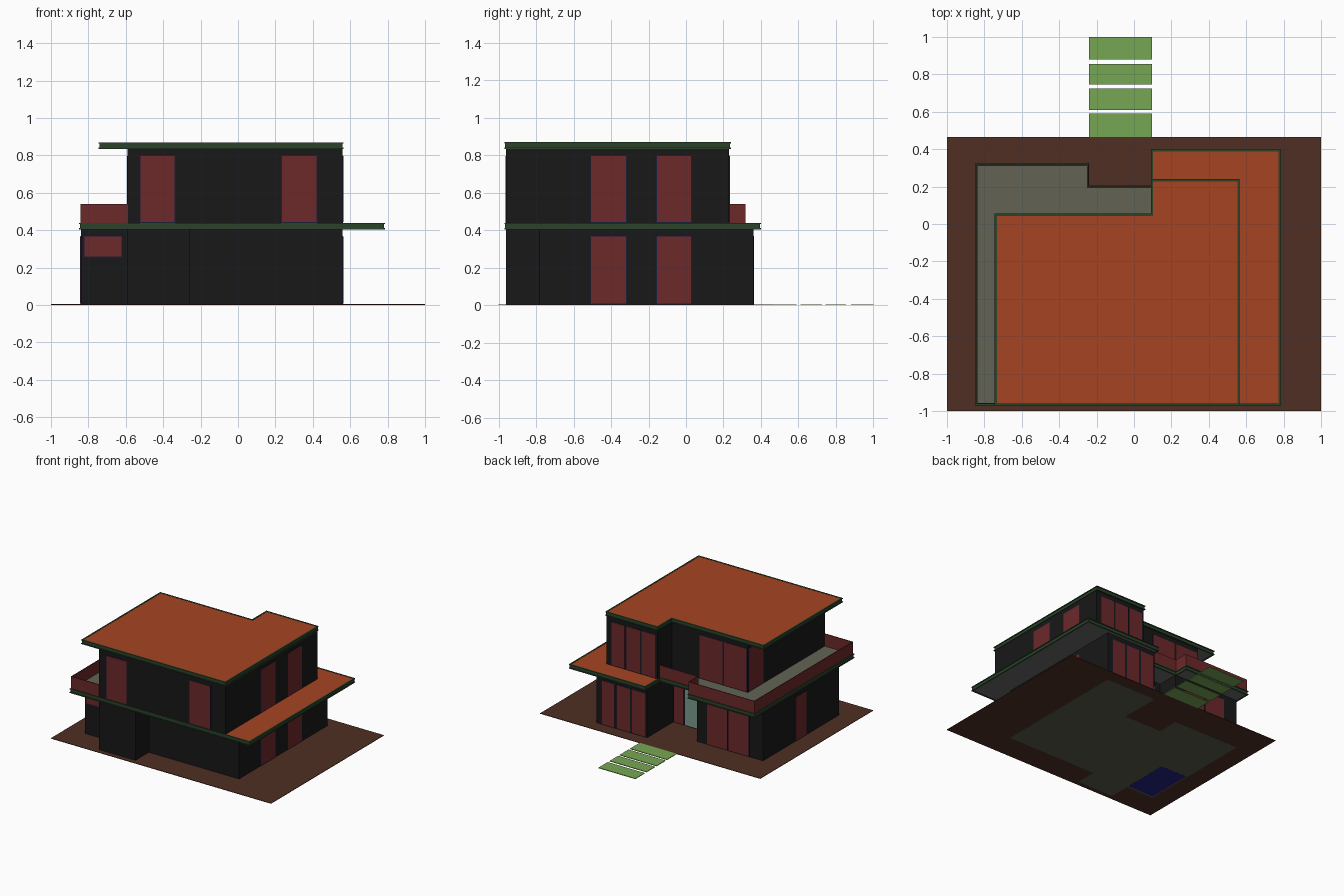
import bpy, bmesh

if "Cube" in bpy.data.objects:
    bpy.data.objects.remove(bpy.data.objects["Cube"])


def material(name, r, g, b):
    m = bpy.data.materials.new(name)
    lin = [((c / 255 + 0.055) / 1.055) ** 2.4 for c in (r, g, b)]
    m.diffuse_color = (*lin, 1)
    m.use_nodes = True
    m.node_tree.nodes["Principled BSDF"].inputs["Base Color"].default_value = m.diffuse_color
    return m


WALL = material("wall_black", 24, 24, 24)
GLASS = material("glass_red", 108, 40, 42)
FRAME = material("frame_blue", 26, 30, 58)
GREEN = material("fascia_green", 42, 66, 42)
TILE = material("roof_orange", 166, 68, 34)
TERRACE = material("terrace_grey", 98, 100, 84)
SOFFIT = material("soffit_grey", 105, 105, 105)
SOIL = material("ground_brown", 80, 47, 36)
GRASS = material("path_green", 118, 166, 82)
DOOR = material("door_pale", 125, 155, 140)
FLOOR = material("floor_grey", 90, 90, 78)
BLUE = material("floor_blue", 35, 35, 130)


def finish(name, bm, *mats):
    bmesh.ops.recalc_face_normals(bm, faces=bm.faces)
    mesh = bpy.data.meshes.new(name)
    bm.to_mesh(mesh)
    bm.free()
    for m in mats:
        mesh.materials.append(m)
    ob = bpy.data.objects.new(name, mesh)
    bpy.context.collection.objects.link(ob)
    return ob


def prism(name, pts, z0, z1, mat, under=None):
    """Extrude a plan outline; optional second material underneath."""
    bm = bmesh.new()
    base = bm.faces.new([bm.verts.new((x, y, z0)) for x, y in pts])
    ext = bmesh.ops.extrude_face_region(bm, geom=[base], use_keep_orig=True)["geom"]
    bmesh.ops.translate(bm, vec=(0, 0, z1 - z0),
                        verts=[v for v in ext if isinstance(v, bmesh.types.BMVert)])
    if under:
        base.material_index = 1
    return finish(name, bm, mat, *([under] if under else []))


def rect(x0, x1, y0, y1):
    return [(x0, y0), (x1, y0), (x1, y1), (x0, y1)]


def box(name, x0, x1, y0, y1, z0, z1, mat):
    return prism(name, rect(x0, x1, y0, y1), z0, z1, mat)


def offset(pts, d):
    """Grow an anticlockwise right-angled outline by d."""
    def normal(a, b):
        dx, dy = b[0] - a[0], b[1] - a[1]
        l = abs(dx) + abs(dy)
        return dy / l, -dx / l
    out = []
    for i, p in enumerate(pts):
        n, m = normal(pts[i - 1], p), normal(p, pts[(i + 1) % len(pts)])
        out.append((p[0] + d * (n[0] + m[0]), p[1] + d * (n[1] + m[1])))
    return out


def sweep(name, pts, profile, mat):
    """Run a closed (offset, z) profile round an outline."""
    bm = bmesh.new()
    rings = [[bm.verts.new((x, y, z)) for x, y in offset(pts, d)] for d, z in profile]
    n = len(pts)
    for k, a in enumerate(rings):
        b = rings[(k + 1) % len(rings)]
        for i in range(n):
            j = (i + 1) % n
            bm.faces.new((a[i], a[j], b[j], b[i]))
    return finish(name, bm, mat)


def fascia(name, pts, z0, z1):
    t, w, s = 0.007, -0.012, -0.005
    sweep(name, pts, [(w, z0), (0, z0), (0, z0 + t), (s, z0 + t),
                      (s, z1 - t), (0, z1 - t), (0, z1), (w, z1)], GREEN)


def pane(name, side, wall, a, b, z0, z1, mat=GLASS):
    """Framed pane on a wall facing front, back, left or right."""
    sign = 1 if side in ("back", "right") else -1
    for part, out, inset, m in (("frame", 0.002, 0, FRAME), ("pane", 0.004, 0.004, mat)):
        lo, hi = sorted((wall - sign * 0.004, wall + sign * out))
        c, d = a + inset, b - inset
        r = (c, d, lo, hi) if side in ("front", "back") else (lo, hi, c, d)
        box(f"{name}_{part}", *r, z0 + inset, z1 - inset, m)


# Ground, floors and stepping path
lower = [(-0.84, -0.786), (-0.59, -0.786), (-0.59, -0.96), (-0.26, -0.96),
         (-0.26, -0.786), (0.56, -0.786), (0.56, 0.36), (0.10, 0.36),
         (0.10, 0.02), (-0.24, 0.02), (-0.24, 0.20), (-0.84, 0.20)]
box("ground", -1, 1, -1, 0.465, 0.001, 0.005, SOIL)
prism("floor", lower, 0.0005, 0.004, FLOOR)
box("bathroom_floor", -0.83, -0.59, -0.77, -0.38, 0, 0.004, BLUE)
for i, (y0, y1) in enumerate([(0.465, 0.59), (0.61, 0.725), (0.745, 0.855), (0.88, 1.0)]):
    box(f"path_slab_{i}", -0.24, 0.095, y0, y1, 0, 0.005, GRASS)

# Walls of the two storeys
upper = [(-0.59, -0.96), (0.56, -0.96), (0.56, 0.23), (0.10, 0.23),
         (0.10, 0.04), (-0.59, 0.04)]
prism("lower_walls", lower, 0.003, 0.415, WALL)
prism("upper_walls", upper, 0.43, 0.845, WALL)

# Middle slab: orange lower roof, grey terrace, green edge
slab = [(-0.85, -0.97), (0.785, -0.97), (0.785, 0.40), (0.09, 0.40),
        (0.09, 0.205), (-0.24, 0.205), (-0.24, 0.325), (-0.85, 0.325)]
fascia("slab_fascia", slab, 0.405, 0.44)
prism("lower_roof", rect(0.10, 0.775, -0.96, 0.39), 0.408, 0.438, TILE, SOFFIT)
prism("terrace", [(-0.84, -0.96), (0.10, -0.96), (0.10, 0.195), (-0.25, 0.195),
                  (-0.25, 0.315), (-0.84, 0.315)], 0.408, 0.438, TERRACE, SOFFIT)

# Upper roof
roof = [(-0.745, -0.97), (0.565, -0.97), (0.565, 0.24), (0.09, 0.24),
        (0.09, 0.055), (-0.745, 0.055)]
fascia("roof_fascia", roof, 0.835, 0.87)
prism("upper_roof", offset(roof, -0.01), 0.838, 0.868, TILE, SOFFIT)

# Balcony parapet: thin strip following the terrace edge
path = [(-0.59, -0.96), (-0.84, -0.96), (-0.84, 0.314), (-0.247, 0.314),
        (-0.247, 0.197), (0.10, 0.197)]
for i, ((xa, ya), (xb, yb)) in enumerate(zip(path, path[1:])):
    h = 0.003
    box(f"parapet_{i}", min(xa, xb) - h, max(xa, xb) + h,
        min(ya, yb) - h, max(ya, yb) + h, 0.435, 0.54, GLASS)

# Windows on both storeys
LOW, UP = (0.005, 0.37), (0.44, 0.80)
for i, (a, b) in enumerate([(-0.51, -0.315), (-0.16, 0.03)]):
    pane(f"right_lower_window_{i}", "right", 0.56, a, b, *LOW)
    pane(f"right_upper_window_{i}", "right", 0.56, a, b, *UP)
for i, (a, b) in enumerate([(-0.525, -0.335), (0.23, 0.425)]):
    pane(f"front_upper_window_{i}", "front", -0.96, a, b, *UP)
pane("front_small_window", "front", -0.786, -0.825, -0.62, 0.255, 0.37)
for i in range(3):
    a = 0.115 + i * 0.137
    pane(f"back_lower_window_{i}", "back", 0.36, a, a + 0.125, *LOW)
    pane(f"back_upper_window_{i}", "back", 0.23, a, a + 0.13, *UP)
for i in range(2):
    pane(f"terrace_window_{i}", "back", 0.04, -0.585 + i * 0.22, -0.37 + i * 0.22, *UP)
    pane(f"back_left_window_{i}", "back", 0.20, -0.715 + i * 0.195, -0.525 + i * 0.195, *LOW)
pane("terrace_side_window", "left", -0.59, -0.16, 0.035, *UP)
pane("left_lower_window", "left", -0.84, -0.36, -0.215, *LOW)

# Entrance door with side light
pane("entrance_sidelight", "back", 0.02, 0.0, 0.095, *LOW)
pane("entrance_door", "back", 0.02, -0.19, -0.005, *LOW, DOOR)
